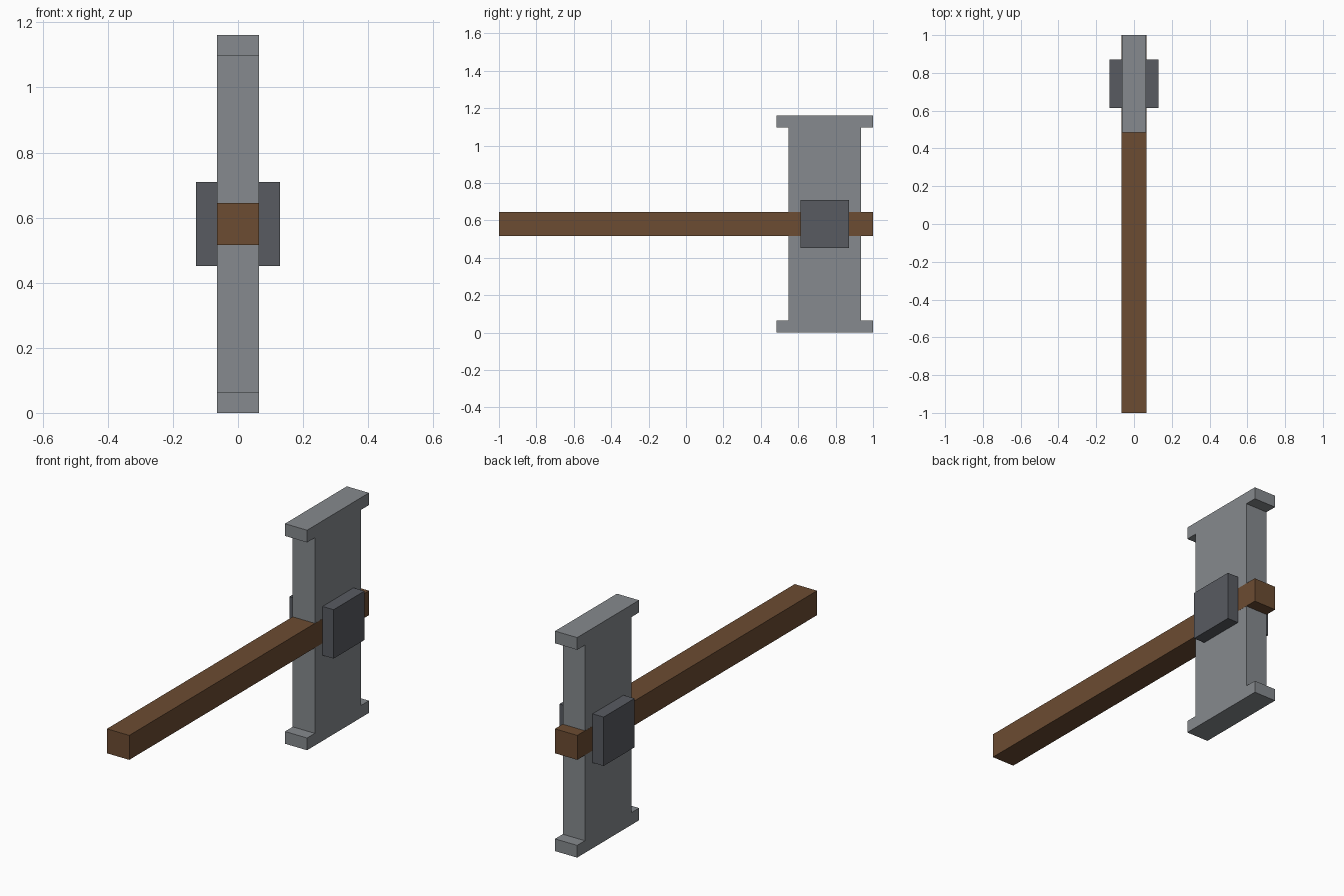
import bpy
import bmesh

if "Cube" in bpy.data.objects:
    bpy.data.objects.remove(bpy.data.objects["Cube"], do_unlink=True)

U = 2 / 31  # block unit: the handle is 31 units long


def material(name, srgb):
    linear = [((c / 255 + 0.055) / 1.055) ** 2.4 for c in srgb] + [1]
    mat = bpy.data.materials.new(name)
    mat.use_nodes = True
    mat.diffuse_color = linear
    mat.node_tree.nodes["Principled BSDF"].inputs["Base Color"].default_value = linear
    return mat


def extrude_profile(name, profile, x0, x1, mat):
    """Extrude a (y, z) outline, in units, along x."""
    bm = bmesh.new()
    face = bm.faces.new([bm.verts.new((x0 * U, y * U - 1, z * U)) for y, z in profile])
    new = bmesh.ops.extrude_face_region(bm, geom=[face])["geom"]
    verts = [v for v in new if isinstance(v, bmesh.types.BMVert)]
    bmesh.ops.translate(bm, verts=verts, vec=((x1 - x0) * U, 0, 0))
    bmesh.ops.recalc_face_normals(bm, faces=bm.faces)
    mesh = bpy.data.meshes.new(name)
    bm.to_mesh(mesh)
    bm.free()
    mesh.materials.append(mat)
    obj = bpy.data.objects.new(name, mesh)
    bpy.context.collection.objects.link(obj)
    return obj


def rect(y0, y1, z0, z1):
    return [(y0, z0), (y1, z0), (y1, z1), (y0, z1)]


steel = material("light steel", (134, 138, 142))
iron = material("dark iron", (88, 91, 97))
wood = material("brown wood", (108, 76, 50))

# Hammer head: I-shaped outline with a flange at each striking end
head = [(23, 0), (31, 0), (31, 1), (30, 1), (30, 17), (31, 17),
        (31, 18), (23, 18), (23, 17), (24, 17), (24, 1), (23, 1)]
extrude_profile("hammer_head", head, -1, 1, steel)

# Handle: a hair wider than the head so it shows on the head's sides
extrude_profile("handle", rect(0, 31, 8, 10), -1.01, 1.01, wood)

# Square plates clamping the handle on both sides
for name, side in (("left_plate", 1), ("right_plate", -1)):
    extrude_profile(name, rect(25, 29, 7, 11), side, 2 * side, iron)
